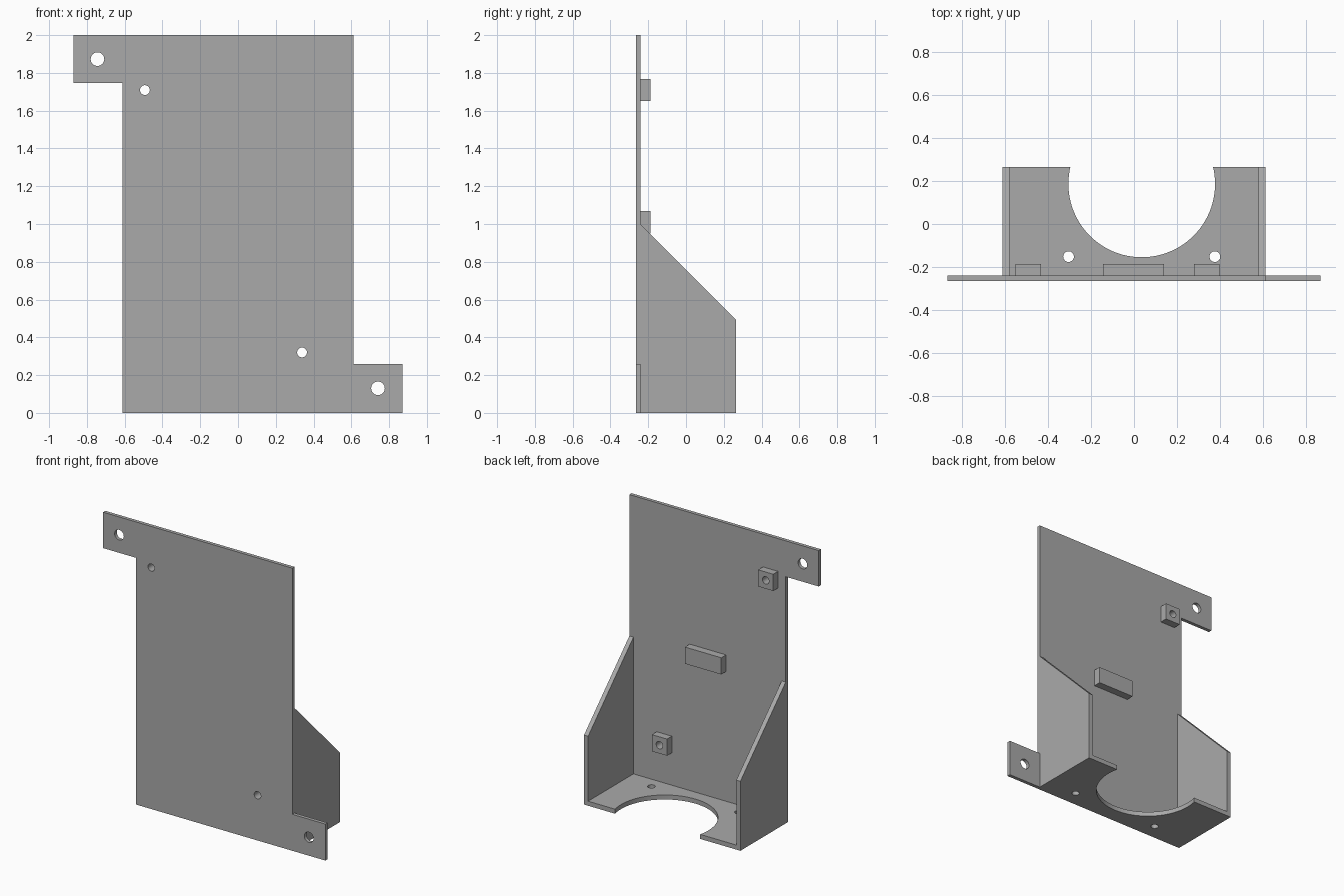
import bpy
import bmesh
import math
from mathutils import Vector

cube = bpy.data.objects.get("Cube")
if cube:
    bpy.data.objects.remove(cube)

grey = bpy.data.materials.new("plain_grey")
grey.use_nodes = True
color = (0.4, 0.4, 0.4, 1)
grey.diffuse_color = color
grey.node_tree.nodes["Principled BSDF"].inputs["Base Color"].default_value = color

AXES = {"X": (1, 2), "Y": (0, 2), "Z": (0, 1)}  # in-plane axes of a profile


def prism(name, profile, axis, start, end):
    """Extrude a flat profile along an axis."""
    u, v = AXES[axis]
    w = 3 - u - v
    bm = bmesh.new()
    verts = []
    for p in profile:
        co = Vector()
        co[u], co[v], co[w] = p[0], p[1], start
        verts.append(bm.verts.new(co))
    face = bm.faces.new(verts)
    extruded = bmesh.ops.extrude_face_region(bm, geom=[face])["geom"]
    shift = Vector()
    shift[w] = end - start
    bmesh.ops.translate(bm, vec=shift,
                        verts=[g for g in extruded if isinstance(g, bmesh.types.BMVert)])
    bmesh.ops.recalc_face_normals(bm, faces=bm.faces)
    mesh = bpy.data.meshes.new(name)
    bm.to_mesh(mesh)
    bm.free()
    mesh.materials.append(grey)
    obj = bpy.data.objects.new(name, mesh)
    bpy.context.collection.objects.link(obj)
    return obj


def rect(u0, u1, v0, v1):
    return [(u0, v0), (u1, v0), (u1, v1), (u0, v1)]


def drill(obj, axis, u, v, radius, sides=32):
    """Cut a round hole right through a part."""
    ring = [(u + radius * math.cos(i * math.tau / sides),
             v + radius * math.sin(i * math.tau / sides)) for i in range(sides)]
    cutter = prism("hole_cutter", ring, axis, -0.5, 0.5)
    cutter.hide_render = True
    mod = obj.modifiers.new("hole", "BOOLEAN")
    mod.operation, mod.solver, mod.object = "DIFFERENCE", "EXACT", cutter
    bpy.context.view_layer.objects.active = obj
    bpy.ops.object.modifier_apply(modifier=mod.name)
    bpy.data.objects.remove(cutter)


FRONT, FACE, BACK = -0.266, -0.241, 0.266   # plate front, plate rear, bracket rear
HALF, TAB, WALL = 0.612, 0.87, 0.032
SCREWS = [(-0.493, 1.709), (0.339, 0.32)]

# Back plate with two mounting tabs on opposite corners
plate = prism("back_plate", [
    (-HALF, 0), (TAB, 0), (TAB, 0.258), (HALF, 0.258),
    (HALF, 2), (-TAB, 2), (-TAB, 1.746), (-HALF, 1.746)], "Y", FRONT, FACE)
drill(plate, "Y", -0.744, 1.873, 0.036)
drill(plate, "Y", 0.741, 0.13, 0.036)

# Drilled screw bosses
for name, (x, z) in zip(("upper_boss", "lower_boss"), SCREWS):
    drill(plate, "Y", x, z, 0.026)
    boss = prism(name, rect(x - 0.059, x + 0.059, z - 0.059, z + 0.059), "Y", FACE, -0.187)
    drill(boss, "Y", x, z, 0.026)

# Spacer bar in the middle of the plate
prism("spacer_bar", rect(-0.145, 0.14, 0.95, 1.068), "Y", FACE, -0.187)

# Sloped side walls
slope = [(FACE, 0), (BACK, 0), (BACK, 0.492), (FACE, 1.0)]
prism("left_wall", slope, "X", HALF - WALL, HALF)
prism("right_wall", slope, "X", -HALF, WALL - HALF)

# Floor with a large round cut-out and two small holes
shelf = prism("floor", rect(WALL - HALF, HALF - WALL, FACE, BACK), "Z", 0, WALL)
drill(shelf, "Z", 0.036, 0.187, 0.342, 96)
for x in (-0.305, 0.377):
    drill(shelf, "Z", x, -0.152, 0.025)

# Smooth the hole walls, keep the edges sharp
for obj in bpy.context.collection.objects:
    if obj.type == "MESH" and grey.name in obj.data.materials:
        bpy.ops.object.select_all(action="DESELECT")
        obj.select_set(True)
        bpy.context.view_layer.objects.active = obj
        bpy.ops.object.shade_smooth_by_angle(angle=math.radians(30))
